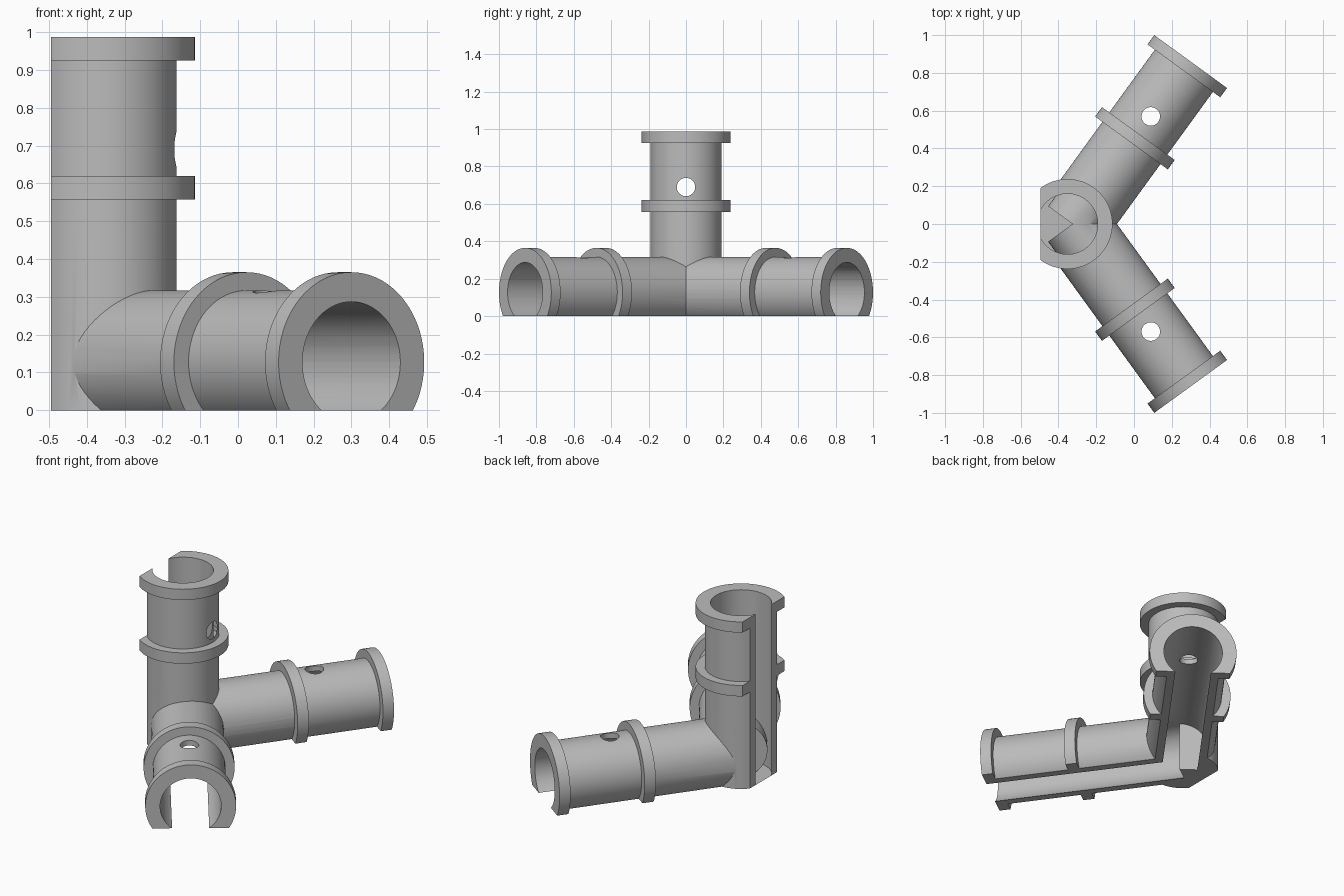
import bpy, bmesh, math
from mathutils import Matrix, Vector

if "Cube" in bpy.data.objects:
    bpy.data.objects.remove(bpy.data.objects["Cube"], do_unlink=True)

TUBE, BORE, FLANGE, HOLE = 0.19, 0.16, 0.238, 0.049
SEGMENTS = 72
AXIS_Z = 0.127           # height of the lying arms' axis
POST_X = -0.352          # centre of the upright tube
ARM_X = -0.325           # point where both arm axes meet
ARM_TILT = math.radians(36)

grey = bpy.data.materials.new("mid_grey")
grey.use_nodes = True
grey.diffuse_color = (0.5, 0.5, 0.5, 1)
grey.node_tree.nodes["Principled BSDF"].inputs["Base Color"].default_value = (0.5, 0.5, 0.5, 1)


def finish(name, bm, matrix):
    bmesh.ops.recalc_face_normals(bm, faces=bm.faces)
    mesh = bpy.data.meshes.new(name)
    bm.to_mesh(mesh)
    bm.free()
    mesh.transform(matrix)
    mesh.materials.append(grey)
    obj = bpy.data.objects.new(name, mesh)
    bpy.context.collection.objects.link(obj)
    return obj


def lathe(name, profile, matrix):
    """Closed solid of revolution from (radius, height) points."""
    bm = bmesh.new()
    verts = [bm.verts.new((r, 0, h)) for r, h in profile]
    edges = [bm.edges.new(pair) for pair in zip(verts, verts[1:])]
    bmesh.ops.spin(bm, geom=verts + edges, axis=(0, 0, 1), cent=(0, 0, 0),
                   angle=math.tau, steps=SEGMENTS)
    bmesh.ops.remove_doubles(bm, verts=bm.verts, dist=1e-5)
    return finish(name, bm, matrix)


def rod(name, radius, start, end, matrix):
    return lathe(name, [(0, start), (radius, start), (radius, end), (0, end)], matrix)


def flanged_tube(name, start, rings, matrix):
    """Solid tube with a collar over each (low, high) ring; the last ends it."""
    profile = [(0, start), (TUBE, start)]
    for low, high in rings:
        profile += [(TUBE, low), (FLANGE, low), (FLANGE, high), (TUBE, high)]
    profile[-1] = (0, rings[-1][1])
    return lathe(name, profile, matrix)


def block(name, centre, size):
    bm = bmesh.new()
    bmesh.ops.create_cube(bm, size=1)
    return finish(name, bm, Matrix.Translation(centre) @ Matrix.Diagonal((*size, 1)))


def combine(target, other, operation):
    mod = target.modifiers.new("combine", 'BOOLEAN')
    mod.operation, mod.object, mod.solver = operation, other, 'EXACT'
    graph = bpy.context.evaluated_depsgraph_get()
    mesh = bpy.data.meshes.new_from_object(target.evaluated_get(graph))
    target.modifiers.clear()
    target.data = mesh
    bpy.data.objects.remove(other, do_unlink=True)


# Upright tube
post = Matrix.Translation((POST_X, 0, 0))
connector = flanged_tube("tube_connector", -0.3, [(0.557, 0.62), (0.925, 0.987)], post)
cutters = [rod("post_bore", BORE, -0.5, 1.2, post)]

# Two lying arms, mirrored front and back
for side in (-1, 1):
    direction = Vector((math.sin(ARM_TILT), side * math.cos(ARM_TILT), 0))
    arm = Matrix.Translation((ARM_X, 0, AXIS_Z)) @ direction.to_track_quat('Z', 'Y').to_matrix().to_4x4()
    combine(connector, flanged_tube("arm", 0, [(0.53, 0.592), (1.002, 1.063)], arm), 'UNION')
    cutters.append(rod("arm_bore", BORE, 0, 1.3, arm))
    pin = arm @ Vector((0, 0, 0.704))
    cutters.append(rod("arm_pin_hole", HOLE, 0, 0.4, Matrix.Translation(pin)))

# Pin hole through the upright tube, then the flat cuts that open the bores
cutters.append(rod("post_pin_hole", HOLE, 0, 0.4,
                   Matrix.Translation((POST_X, 0, 0.69)) @ Matrix.Rotation(math.pi / 2, 4, 'Y')))
cutters.append(block("floor_cut", (0, 0, -0.5), (4, 4, 1)))
cutters.append(block("back_cut", (-0.995, 0, 0.5), (1, 3, 4)))
for cutter in cutters:
    combine(connector, cutter, 'DIFFERENCE')

# Smooth round walls with sharp rims
bpy.ops.object.select_all(action='DESELECT')
connector.select_set(True)
bpy.context.view_layer.objects.active = connector
bpy.ops.object.shade_smooth_by_angle(angle=math.radians(30))
